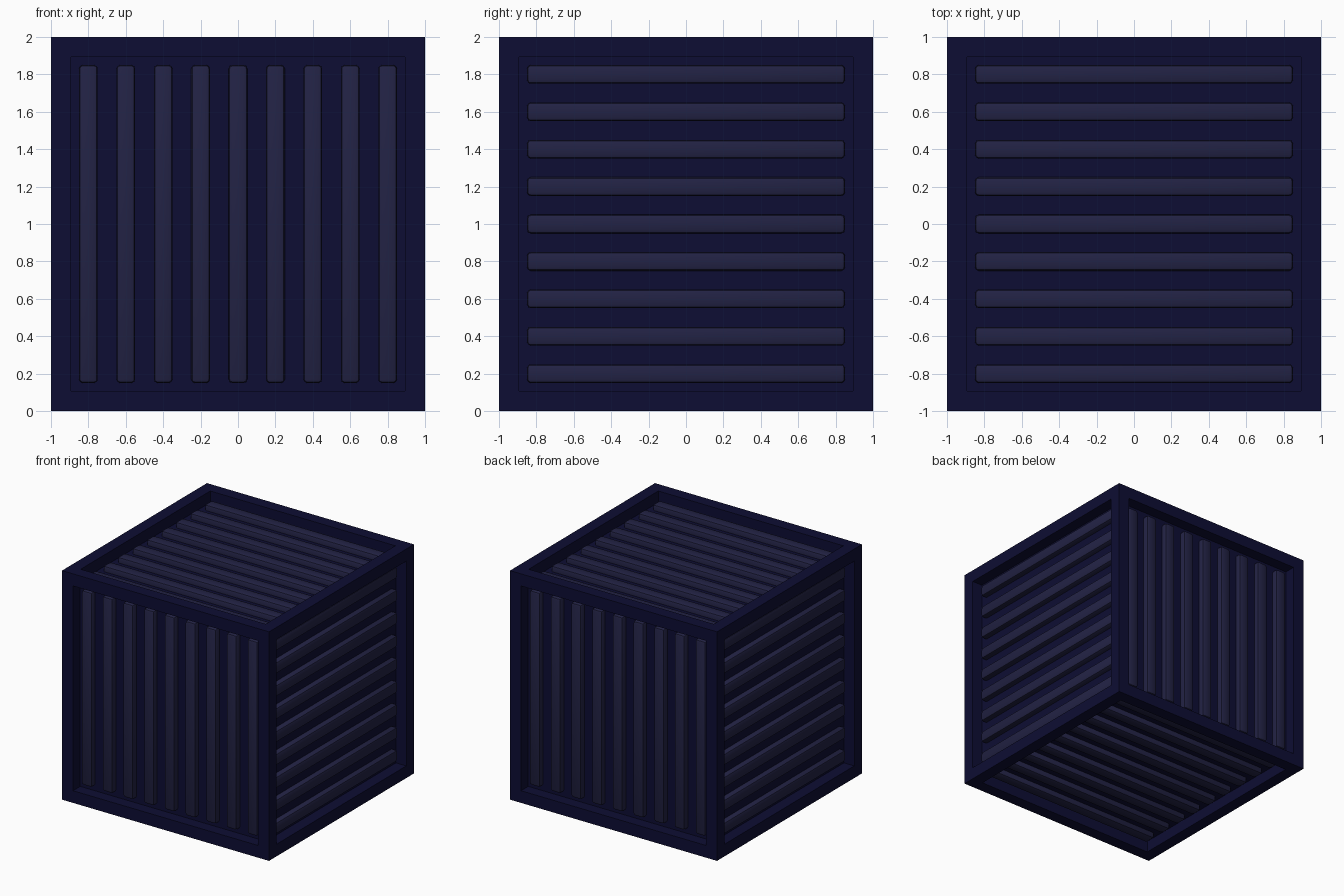
import bpy, bmesh, math
from mathutils import Matrix, Vector

if "Cube" in bpy.data.objects:
    bpy.data.objects.remove(bpy.data.objects["Cube"], do_unlink=True)

BORDER, RECESS, BAR, PITCH, COUNT = 0.15, 0.10, 0.10, 0.20, 9


def material(name, rgb):
    m = bpy.data.materials.new(name)
    m.use_nodes = True
    m.diffuse_color = (*rgb, 1)
    m.node_tree.nodes["Principled BSDF"].inputs["Base Color"].default_value = (*rgb, 1)
    return m


navy = material("dark navy", (0.004, 0.004, 0.033))
slate = material("slate blue", (0.016, 0.016, 0.058))


def make_object(name, bm, mat):
    mesh = bpy.data.meshes.new(name)
    bm.to_mesh(mesh)
    bm.free()
    mesh.materials.append(mat)
    ob = bpy.data.objects.new(name, mesh)
    bpy.context.collection.objects.link(ob)
    return ob


# Crate body: a cube with a recessed panel in every face
bm = bmesh.new()
bmesh.ops.create_cube(bm, size=2, matrix=Matrix.Translation((0, 0, 1)))
panels = bm.faces[:]
bmesh.ops.inset_individual(bm, faces=panels, thickness=BORDER)
for face in bmesh.ops.extrude_discrete_faces(bm, faces=panels)["faces"]:
    face.normal_update()
    bmesh.ops.translate(bm, verts=face.verts, vec=-face.normal * RECESS)
make_object("crate_frame", bm, navy)


# Slats: rounded bars half sunk into each panel
def slat_panel(name, normal, along):
    n, a = Vector(normal), Vector(along)
    step = n.cross(a)
    bm = bmesh.new()
    for i in range(COUNT):
        centre = n * (1 - RECESS) + step * PITCH * (i - (COUNT - 1) / 2) + Vector((0, 0, 1))
        size = Vector([2 * (1 - BORDER) if abs(c) > 0.5 else BAR for c in a])
        bmesh.ops.create_cube(bm, size=1, matrix=Matrix.LocRotScale(centre, None, size))
    bmesh.ops.bevel(bm, geom=bm.edges[:], offset=0.02, segments=2, profile=0.5, affect="EDGES")
    ob = make_object(name, bm, slate)
    bpy.ops.object.select_all(action="DESELECT")
    ob.select_set(True)
    bpy.context.view_layer.objects.active = ob
    bpy.ops.object.shade_smooth_by_angle(angle=math.radians(30))


X, Y, Z = (1, 0, 0), (0, 1, 0), (0, 0, 1)
slat_panel("front_slats", (0, -1, 0), Z)
slat_panel("back_slats", Y, Z)
slat_panel("left_slats", X, Y)
slat_panel("right_slats", (-1, 0, 0), Y)
slat_panel("top_slats", Z, X)
slat_panel("bottom_slats", (0, 0, -1), X)
